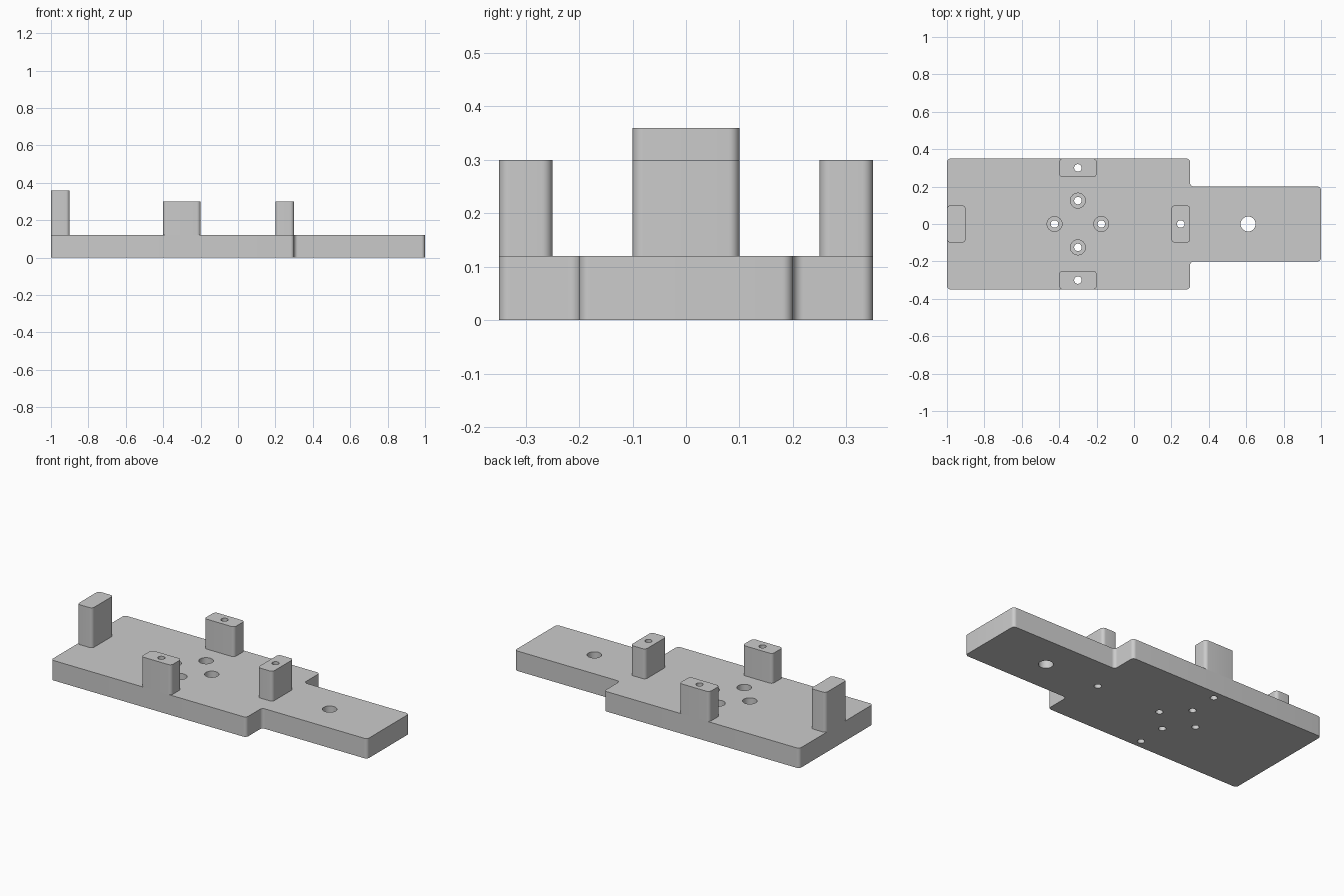
import bpy
import bmesh
from math import cos, sin, pi, radians
from mathutils import Vector, Matrix

if "Cube" in bpy.data.objects:
    bpy.data.objects.remove(bpy.data.objects["Cube"], do_unlink=True)

PLATE_TOP = 0.12
POST_TOP = 0.30
STOP_TOP = 0.36
ROUND = 0.02
STEPS = 8

grey = bpy.data.materials.new("plain grey")
grey.use_nodes = True
grey.diffuse_color = (0.6, 0.6, 0.6, 1)
grey.node_tree.nodes["Principled BSDF"].inputs["Base Color"].default_value = (0.6, 0.6, 0.6, 1)


def add_object(name, bm):
    bmesh.ops.recalc_face_normals(bm, faces=bm.faces)
    mesh = bpy.data.meshes.new(name)
    bm.to_mesh(mesh)
    bm.free()
    mesh.materials.append(grey)
    obj = bpy.data.objects.new(name, mesh)
    bpy.context.collection.objects.link(obj)
    return obj


def rounded_outline(corners):
    """Replace every square corner, inner or outer, by a quarter arc."""
    points = []
    for i, corner in enumerate(corners):
        p = Vector(corner)
        a = (Vector(corners[i - 1]) - p).normalized()
        b = (Vector(corners[(i + 1) % len(corners)]) - p).normalized()
        centre = p + ROUND * (a + b)
        for k in range(STEPS + 1):
            t = k / STEPS * pi / 2
            points.append(centre - ROUND * (b * cos(t) + a * sin(t)))
    return points


def slab(name, corners, bottom, top):
    bm = bmesh.new()
    face = bm.faces.new([bm.verts.new((p.x, p.y, bottom)) for p in rounded_outline(corners)])
    extruded = bmesh.ops.extrude_face_region(bm, geom=[face], use_keep_orig=True)
    verts = [g for g in extruded["geom"] if isinstance(g, bmesh.types.BMVert)]
    bmesh.ops.translate(bm, verts=verts, vec=(0, 0, top - bottom))
    return add_object(name, bm)


def post(name, x, y, half_x, half_y, top):
    corners = [(x + sx * half_x, y + sy * half_y)
               for sx, sy in ((-1, -1), (1, -1), (1, 1), (-1, 1))]
    return slab(name, corners, PLATE_TOP, top)


def drill(name, holes, bottom, top):
    """One helper mesh of upright cylinders, holes given as (x, y, radius)."""
    bm = bmesh.new()
    for x, y, radius in holes:
        bmesh.ops.create_cone(bm, cap_ends=True, segments=32, radius1=radius, radius2=radius,
                              depth=top - bottom,
                              matrix=Matrix.Translation((x, y, (top + bottom) / 2)))
    obj = add_object(name, bm)
    obj.hide_render = True
    return obj


# Stepped base plate
half = [(-1, -0.35), (0.3, -0.35), (0.3, -0.2), (1, -0.2)]
base_plate = slab("base_plate", half + [(x, -y) for x, y in reversed(half)], 0, PLATE_TOP)

# Posts, flush with the plate edges
drilled = [
    base_plate,
    post("right_post", -0.3, -0.3, 0.1, 0.05, POST_TOP),
    post("left_post", -0.3, 0.3, 0.1, 0.05, POST_TOP),
    post("middle_post", 0.25, 0, 0.05, 0.1, POST_TOP),
]
end_stop = post("end_stop", -0.95, 0, 0.05, 0.1, STOP_TOP)

# Screw holes, counterbores and the hole in the tongue
ring = [(-0.3 + 0.125 * cos(k * pi / 2), 0.125 * sin(k * pi / 2)) for k in range(4)]
post_spots = [(-0.3, -0.3), (-0.3, 0.3), (0.25, 0)]
through = drill("through_drill",
                [(x, y, 0.02) for x, y in ring + post_spots] + [(0.61, 0, 0.04)], -0.1, 0.5)
bores = drill("counterbore_drill", [(x, y, 0.04) for x, y in ring], 0.06, 0.5)

for obj in drilled:
    for cutter in ([bores, through] if obj == base_plate else [through]):
        mod = obj.modifiers.new("holes", "BOOLEAN")
        mod.operation = "DIFFERENCE"
        mod.solver = "EXACT"
        mod.object = cutter
        bpy.context.view_layer.objects.active = obj
        bpy.ops.object.modifier_apply(modifier=mod.name)

for cutter in (through, bores):
    bpy.data.objects.remove(cutter, do_unlink=True)

# Smooth arcs, crisp edges
bpy.ops.object.select_all(action="DESELECT")
for obj in drilled + [end_stop]:
    obj.select_set(True)
bpy.context.view_layer.objects.active = base_plate
bpy.ops.object.shade_smooth_by_angle(angle=radians(30))
